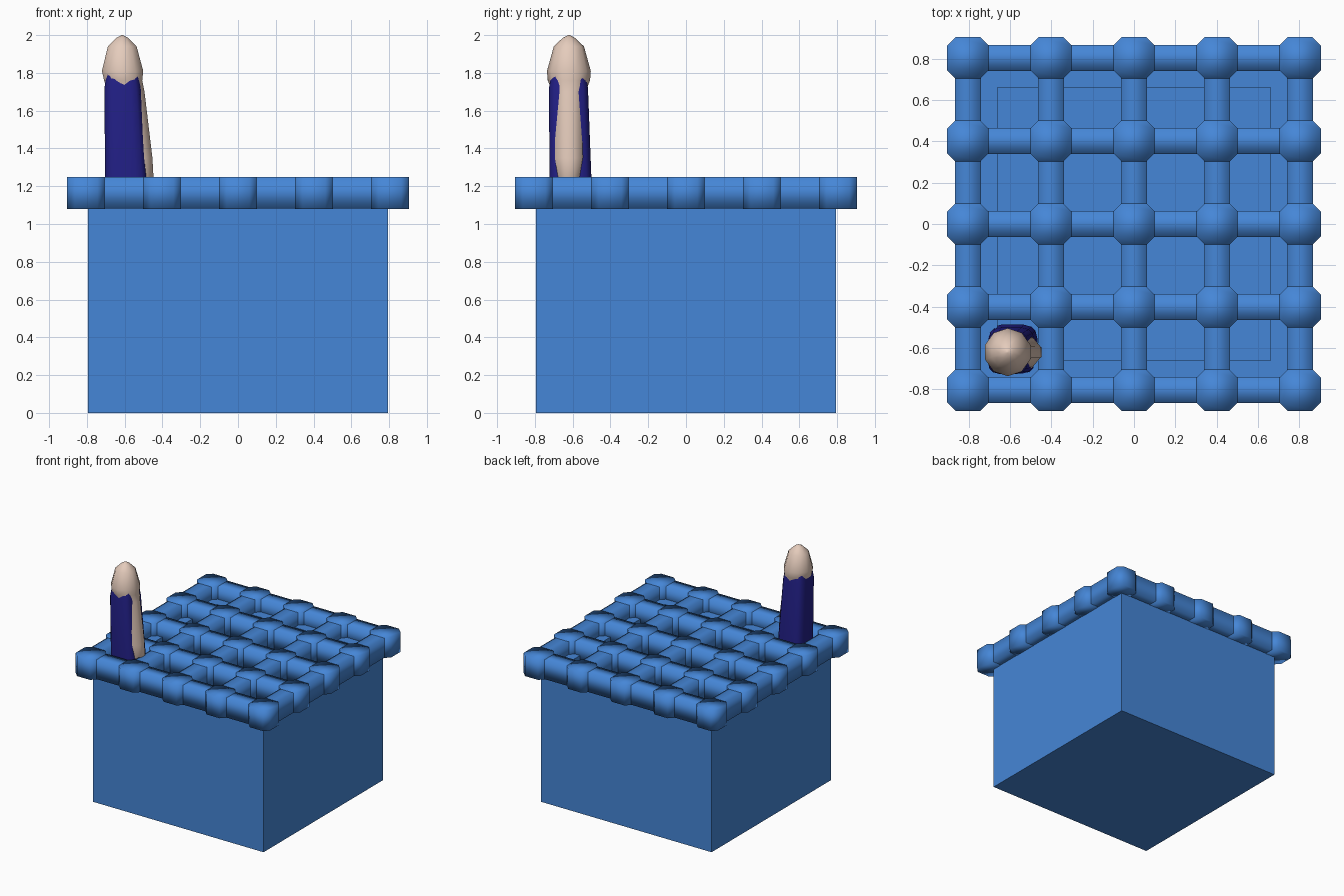
import bpy, bmesh, math

if "Cube" in bpy.data.objects:
    bpy.data.objects.remove(bpy.data.objects["Cube"])


def material(name, rgb):
    m = bpy.data.materials.new(name)
    m.diffuse_color = (*rgb, 1)
    m.use_nodes = True
    m.node_tree.nodes["Principled BSDF"].inputs["Base Color"].default_value = m.diffuse_color
    return m


BLUE = material("mid blue", (0.06, 0.24, 0.68))
NAVY = material("navy blue", (0.016, 0.014, 0.24))
SKIN = material("pale skin", (0.78, 0.60, 0.50))


def finish(bm, name, mat, smooth=None):
    bmesh.ops.recalc_face_normals(bm, faces=bm.faces[:])
    me = bpy.data.meshes.new(name)
    bm.to_mesh(me)
    bm.free()
    ob = bpy.data.objects.new(name, me)
    bpy.context.collection.objects.link(ob)
    me.materials.append(mat)
    if smooth:
        bpy.context.view_layer.objects.active = ob
        ob.select_set(True)
        bpy.ops.object.shade_smooth_by_angle(angle=math.radians(smooth))
        ob.select_set(False)
    return ob


def loft(bm, rings, cap=True):
    """Bridge a list of equal-length point loops."""
    rows = [[bm.verts.new(p) for p in r] for r in rings]
    n = len(rows[0])
    for a, b in zip(rows, rows[1:]):
        for i in range(n):
            bm.faces.new((a[i], a[(i + 1) % n], b[(i + 1) % n], b[i]))
    if cap:
        bm.faces.new(rows[0][::-1])
        bm.faces.new(rows[-1])


def square(h, z):
    return [(-h, -h, z), (h, -h, z), (h, h, z), (-h, h, z)]


# Open box with thick walls
bm = bmesh.new()
loft(bm, [square(0.793, 0), square(0.793, 1.14), square(0.66, 1.14), square(0.66, 0.13)])
finish(bm, "box", BLUE)

# Lattice lid: octagonal knots joined by bars
bm = bmesh.new()
Z0, Z1 = 1.08, 1.25
steps = [i * 0.402 for i in range(-2, 3)]
for x in steps:
    for y in steps:
        plan = [(.1, -.06), (.1, .06), (.06, .1), (-.06, .1),
                (-.1, .06), (-.1, -.06), (-.06, -.1), (.06, -.1)]
        loft(bm, [[(x + a, y + b, z) for a, b in plan] for z in (Z0, Z1)])
section = [(-.063, Z0 + .002), (.063, Z0 + .002), (.063, Z1 - .002), (-.063, Z1 - .002)]
for c in steps:
    for a, b in zip(steps, steps[1:]):
        loft(bm, [[(t, c + w, z) for w, z in section] for t in (a + .08, b - .08)], False)
        loft(bm, [[(c + w, t, z) for w, z in section] for t in (a + .08, b - .08)], False)
finish(bm, "lattice_lid", BLUE, 180)


def ellipse(z, x, y, rx, ry, n, power=1.0):
    pts = []
    for i in range(n):
        a = math.tau * (i + 0.5) / n
        c, s = math.cos(a), math.sin(a)
        pts.append((x + rx * math.copysign(abs(c) ** power, c),
                    y + ry * math.copysign(abs(s) ** power, s), z))
    return pts


# Dark sleeve, squarish tapered tube
bm = bmesh.new()
loft(bm, [ellipse(z, x, y, rx, ry, 16, 0.5) for z, x, y, rx, ry in [
    (0.75, -0.588, -0.608, .122, .122),
    (1.25, -0.593, -0.612, .112, .112),
    (1.72, -0.611, -0.622, .097, .104),
    (1.80, -0.611, -0.622, .085, .092)]])
finish(bm, "sleeve", NAVY, 50)

# Pale rounded tip with a strip bulging out along the +x side
bm = bmesh.new()
loft(bm, [ellipse(z, x, -0.62, rx, ry, 10) for z, x, rx, ry in [
    (1.15, -0.55, .05, .03),
    (1.25, -0.535, .092, .07),
    (1.35, -0.552, .104, .09),
    (1.70, -0.592, .102, .088),
    (1.76, -0.608, .106, .112),
    (1.81, -0.611, .115, .116),
    (1.94, -0.613, .08, .08),
    (1.985, -0.613, .033, .033),
    (2.00, -0.613, .004, .004)]])
finish(bm, "pale_tip", SKIN, 60)
